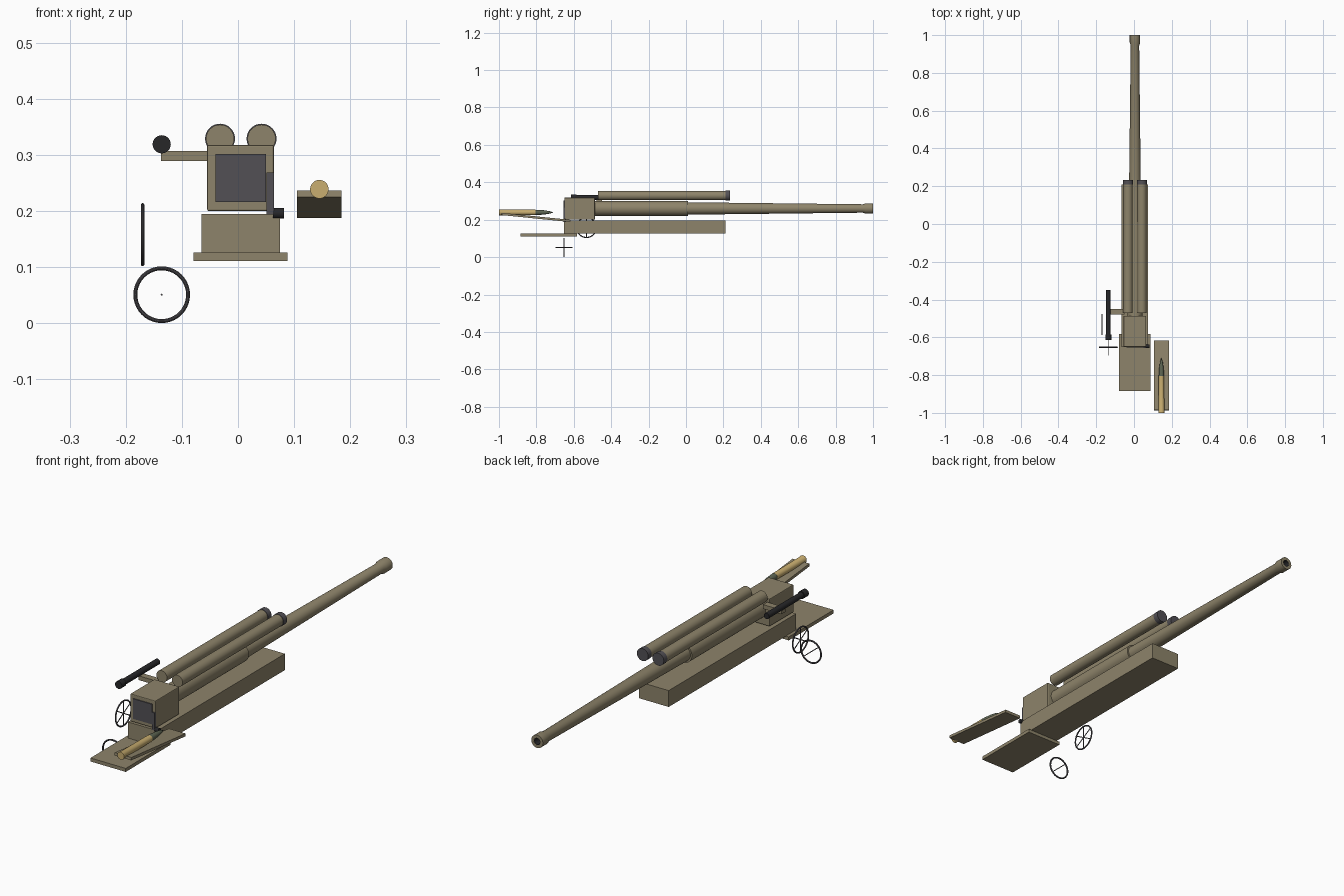
import bpy, bmesh
from math import pi, radians, sin, cos
from mathutils import Matrix

if "Cube" in bpy.data.objects:
    bpy.data.objects.remove(bpy.data.objects["Cube"])


def mat(name, r, g, b):
    m = bpy.data.materials.new(name)
    m.diffuse_color = (r, g, b, 1)
    m.use_nodes = True
    m.node_tree.nodes["Principled BSDF"].inputs["Base Color"].default_value = m.diffuse_color
    return m


OLIVE = mat("olive_paint", 0.27, 0.23, 0.145)
STEEL = mat("steel", 0.085, 0.08, 0.09)
BLACK = mat("black", 0.02, 0.02, 0.022)
BRASS = mat("brass", 0.58, 0.42, 0.16)
GREEN = mat("shell_green", 0.11, 0.13, 0.085)
CX = 0.005  # gun centre line


def finish(name, bm, material, smooth=True):
    bmesh.ops.recalc_face_normals(bm, faces=bm.faces)
    me = bpy.data.meshes.new(name)
    bm.to_mesh(me)
    bm.free()
    me.materials.append(material)
    ob = bpy.data.objects.new(name, me)
    bpy.context.collection.objects.link(ob)
    if smooth:
        bpy.context.view_layer.objects.active = ob
        ob.select_set(True)
        bpy.ops.object.shade_smooth_by_angle(angle=radians(35))
        ob.select_set(False)
    return ob


def box(name, x, y, z, material, bevel=0):
    """Box from (min, max) ranges."""
    bm = bmesh.new()
    bmesh.ops.create_cube(bm, size=1)
    for v in bm.verts:
        v.co = [(r[0] + r[1]) / 2 + c * (r[1] - r[0]) for c, r in zip(v.co, (x, y, z))]
    if bevel:
        bmesh.ops.bevel(bm, geom=bm.edges[:], offset=bevel, segments=2,
                        profile=0.5, affect='EDGES')
    return finish(name, bm, material, False)


def lathe_y(name, x, z, profile, material, n=32):
    """Revolve (radius, y) points about an axis along y."""
    bm = bmesh.new()
    rings = []
    for r, y in profile:
        k = 1 if r == 0 else n
        rings.append([bm.verts.new((x + r * cos(2 * pi * i / n), y, z + r * sin(2 * pi * i / n)))
                      for i in range(k)])
    for a, b in zip(rings, rings[1:]):
        for i in range(n):
            j = (i + 1) % n
            quad = [a[i % len(a)], a[j % len(a)], b[j % len(b)], b[i % len(b)]]
            bm.faces.new(list(dict.fromkeys(quad)))
    return finish(name, bm, material)


def rod_y(name, x, z, r, y0, y1, material, n=32):
    return lathe_y(name, x, z, [(0, y0), (r, y0), (r, y1), (0, y1)], material, n)


def wheel(name, center, axis, radius, tube, spokes):
    """Handwheel rim; spokes are diameters turned about the x axis."""
    bm = bmesh.new()
    n, m = 40, 10
    turn = Matrix.Rotation(pi / 2, 4, 'Y' if axis == 'X' else 'X')
    place = Matrix.Translation(center)
    grid = []
    for i in range(n):
        a = 2 * pi * i / n
        grid.append([])
        for j in range(m):
            b = 2 * pi * j / m
            q = radius + tube * cos(b)
            v = bm.verts.new((q * cos(a), q * sin(a), tube * sin(b)))
            v.co = place @ turn @ v.co
            grid[-1].append(v)
    for i in range(n):
        for j in range(m):
            k, l = (i + 1) % n, (j + 1) % m
            bm.faces.new((grid[i][j], grid[k][j], grid[k][l], grid[i][l]))
    for ang, r in spokes:
        bmesh.ops.create_cone(bm, cap_ends=True, segments=10, radius1=r, radius2=r,
                              depth=2 * radius - tube,
                              matrix=place @ Matrix.Rotation(ang, 4, 'X'))
    return finish(name, bm, STEEL)


# Barrel with hollow muzzle, and the thicker sleeve behind it
lathe_y("barrel", CX, 0.26,
        [(0, -0.02), (0.033, -0.02), (0.033, 0.02), (0.0225, 0.945), (0.0275, 0.96),
         (0.0275, 1.0), (0.0145, 1.0), (0.0145, 0.8), (0, 0.8)], OLIVE, 40)
lathe_y("bore_lining", CX, 0.26,
        [(0.0144, 0.999), (0.0135, 0.999), (0.0135, 0.81), (0, 0.81)], BLACK)
rod_y("barrel_sleeve", CX, 0.26, 0.04, -0.5, 0.01, OLIVE, 40)

# Breech housing, block and operating lever
box("breech_housing", (-0.055, 0.064), (-0.65, -0.487), (0.2, 0.318), OLIVE, 0.003)
box("breech_block", (-0.04, 0.05), (-0.654, -0.6), (0.216, 0.302), STEEL)
box("breech_lever", (0.051, 0.064), (-0.656, -0.643), (0.194, 0.269), STEEL)
bm = bmesh.new()
bmesh.ops.create_cone(bm, cap_ends=True, segments=20, radius1=0.0095, radius2=0.0095, depth=0.02,
                      matrix=Matrix.Translation((0.072, -0.648, 0.196)) @ Matrix.Rotation(pi / 2, 4, 'Y'))
finish("lever_handle", bm, BLACK)

# Twin recoil cylinders with dark end caps
for side, s in (("left", -1), ("right", 1)):
    x = CX + s * 0.037
    rod_y(f"recoil_cylinder_{side}", x, 0.329, 0.025, -0.47, 0.215, OLIVE)
    rod_y(f"recoil_cap_{side}", x, 0.329, 0.0267, 0.21, 0.234, STEEL)

# Cradle and crew platform
box("cradle", (-0.065, 0.075), (-0.652, 0.21), (0.125, 0.195), OLIVE)
box("platform", (-0.079, 0.088), (-0.885, -0.582), (0.111, 0.126), OLIVE)

# Loading tray, sloping down toward the breech
tray = box("loading_tray", (-0.0395, 0.0395), (-0.1845, 0.1845), (-0.006, 0.006), OLIVE)
tray.matrix_world = Matrix.Translation((0.145, -0.802, 0.212)) @ Matrix.Rotation(radians(-5.8), 4, 'X')

# Shell: brass case and pointed projectile
lathe_y("shell_case", 0.145, 0.239,
        [(0, -1), (0.0165, -1), (0.0165, -0.993), (0.0155, -0.99), (0.0145, -0.805), (0, -0.805)],
        BRASS, 28)
lathe_y("projectile", 0.145, 0.239,
        [(0, -0.81), (0.0142, -0.81), (0.0138, -0.79), (0.0115, -0.76), (0.007, -0.73), (0, -0.708)],
        GREEN, 28)

# Gun sight on its bracket
lathe_y("sight_telescope", -0.136, 0.319,
        [(0, -0.614), (0.0162, -0.614), (0.0162, -0.585), (0.0125, -0.585), (0.0125, -0.35), (0, -0.35)],
        BLACK, 24)
box("sight_bracket", (-0.137, -0.05), (-0.478, -0.45), (0.289, 0.307), OLIVE)

# Handwheels: the lower one carries a single rod along its axis
wheel("elevation_handwheel", (-0.17, -0.532, 0.158), 'X', 0.053, 0.0032,
      [(i * pi / 3, 0.002) for i in range(3)])
wheel("traverse_handwheel", (-0.136, -0.652, 0.051), 'Y', 0.047, 0.0035, [(pi / 2, 0.0018)])
